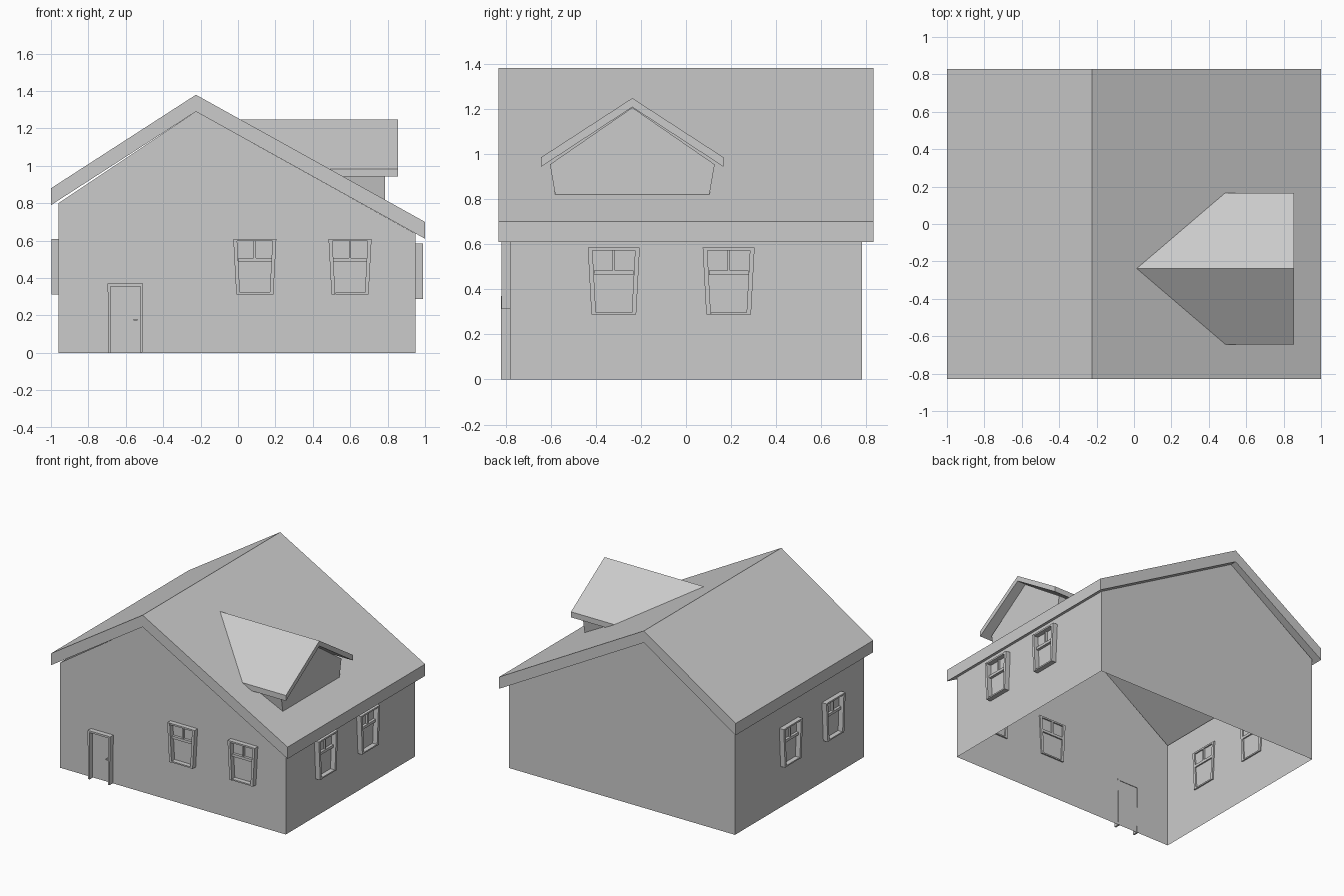
import bpy
import bmesh
from mathutils import Matrix, Vector

cube = bpy.data.objects.get("Cube")
if cube:
    bpy.data.objects.remove(cube)

GREY = (0.6, 0.6, 0.6, 1)
mat = bpy.data.materials.new("plain grey")
mat.use_nodes = True
mat.diffuse_color = GREY
mat.node_tree.nodes["Principled BSDF"].inputs["Base Color"].default_value = GREY

WALL_Y, LEFT_X, RIGHT_X = 0.78, -0.96, 0.95
RIDGE_X, RIDGE_Z = -0.225, 1.38
SLOPE = (RIDGE_Z - 0.70) / (1 - RIDGE_X)


def finish(name, bm, matrix=Matrix()):
    bmesh.ops.recalc_face_normals(bm, faces=bm.faces)
    mesh = bpy.data.meshes.new(name)
    bm.to_mesh(mesh)
    bm.free()
    mesh.materials.append(mat)
    obj = bpy.data.objects.new(name, mesh)
    obj.matrix_world = matrix
    bpy.context.collection.objects.link(obj)
    return obj


def loft(bm, start, end, caps=True):
    """Join two matching outlines with side faces and optional end caps."""
    a = [bm.verts.new(p) for p in start]
    b = [bm.verts.new(p) for p in end]
    for i in range(len(a)):
        j = (i + 1) % len(a)
        bm.faces.new((a[i], a[j], b[j], b[i]))
    if caps:
        bm.faces.new(a)
        bm.faces.new(b)
    return a, b


def bar(bm, quad, back, front):
    """Box from a four-cornered outline in (across, up); outward is -y."""
    loft(bm, [(u, -back, z) for u, z in quad], [(u, -front, z) for u, z in quad])


def rect(u0, u1, z0, z1):
    return [(u0, z0), (u1, z0), (u1, z1), (u0, z1)]


# Walls: open underneath and under the roof
bm = bmesh.new()
outline = [(LEFT_X, 0), (RIGHT_X, 0), (RIGHT_X, 0.637), (RIDGE_X, 1.29), (LEFT_X, 0.80)]
a, b = loft(bm, [(x, -WALL_Y, z) for x, z in outline], [(x, WALL_Y, z) for x, z in outline])
bm.normal_update()
bmesh.ops.delete(bm, geom=[f for f in bm.faces if abs(f.normal.z) > 0.1], context="FACES_ONLY")
finish("walls", bm)

# Main roof slab
bm = bmesh.new()
profile = [(-1, 0.79), (-1, 0.88), (RIDGE_X, RIDGE_Z), (1, 0.70), (1, 0.61), (RIDGE_X, 1.29)]
loft(bm, [(x, -0.83, z) for x, z in profile], [(x, 0.83, z) for x, z in profile])
finish("main_roof", bm)


# Dormer parts run back until they meet the main roof
def dormer_part(name, profile, front_x, sink):
    bm = bmesh.new()
    loft(bm, [(front_x, y, z) for y, z in profile],
         [(RIDGE_X + (RIDGE_Z - z) / SLOPE - sink, y, z) for y, z in profile])
    finish(name, bm)


MID = -0.238
dormer_part("dormer_walls", [(MID - 0.342, 0.82), (MID + 0.342, 0.82), (MID + 0.365, 0.953),
                             (MID, 1.205), (MID - 0.365, 0.953)], 0.785, 0.02)
dormer_part("dormer_roof", [(MID - 0.405, 0.942), (MID - 0.405, 0.984), (MID, 1.247),
                            (MID + 0.405, 0.984), (MID + 0.405, 0.942), (MID, 1.207)], 0.855, 0.002)


# Windows: tapered frame, sash rail and upper mullion
def window(name, matrix):
    bm = bmesh.new()
    top, bottom, height, edge = 0.115, 0.099, 0.297, 0.02
    for s in (-1, 1):
        bar(bm, [(s * bottom, 0), (s * top, height), (s * (top - edge), height),
                 (s * (bottom - edge), 0)], -0.01, 0.038)
    bar(bm, rect(edge - top, top - edge, height - 0.012, height), -0.01, 0.036)
    bar(bm, rect(edge - bottom, bottom - edge, 0, 0.01), -0.01, 0.036)
    bar(bm, rect(-0.088, 0.088, 0.175, 0.195), -0.01, 0.02)
    bar(bm, rect(-0.006, 0.006, 0.195, height - 0.012), -0.01, 0.015)
    finish(name, bm, matrix)


def turned(x, y, z, angle):
    return Matrix.Translation((x, y, z)) @ Matrix.Rotation(angle, 4, "Z")


QUARTER = 1.5707963
for i, x in enumerate((0.09, 0.599)):
    window(f"front_window_{i + 1}", turned(x, -WALL_Y, 0.312, 0))
for i, y in enumerate((-0.32, 0.189)):
    window(f"right_side_window_{i + 1}", turned(RIGHT_X, y, 0.287, QUARTER))
for i, y in enumerate((-0.385, 0.13)):
    window(f"left_side_window_{i + 1}", turned(LEFT_X, y, 0.312, -QUARTER))

# Door frame, door leaf and handle
door = turned(-0.602, -WALL_Y, 0, 0)
bm = bmesh.new()
for s in (-1, 1):
    bar(bm, [(s * 0.09, 0), (s * 0.095, 0.37), (s * 0.08, 0.37), (s * 0.077, 0)], -0.004, 0.04)
bar(bm, rect(-0.08, 0.08, 0.356, 0.37), -0.004, 0.038)
finish("door_frame", bm, door)

bm = bmesh.new()
bar(bm, rect(-0.078, 0.078, 0.005, 0.356), 0, 0.006)
finish("door_leaf", bm, door)

bm = bmesh.new()
bar(bm, rect(0.054, 0.068, 0.163, 0.19), 0.005, 0.012)
bar(bm, rect(0.044, 0.066, 0.174, 0.182), 0.012, 0.022)
finish("door_handle", bm, door)
